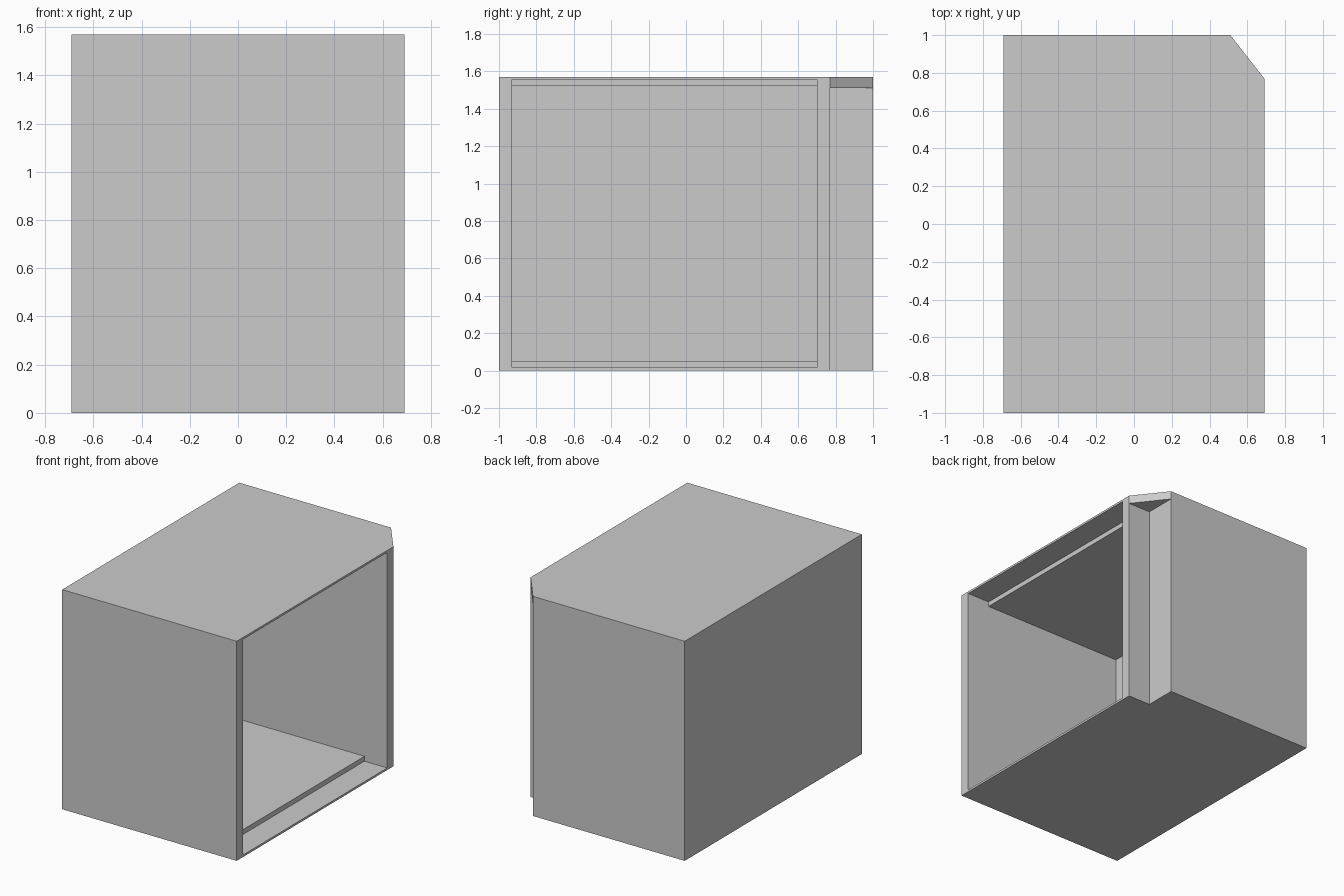
import bpy
import bmesh
from mathutils import Vector

if "Cube" in bpy.data.objects:
    bpy.data.objects.remove(bpy.data.objects["Cube"])

X, Y, H = 0.69, 1.0, 1.57      # half width, half depth, height
NX, NY = 0.51, 0.77            # inner corner of the rear right notch


def prism(name, points, extrude):
    """Closed flat-sided solid: a planar outline swept along a vector."""
    bm = bmesh.new()
    face = bm.faces.new([bm.verts.new(p) for p in points])
    result = bmesh.ops.extrude_face_region(bm, geom=[face])
    verts = [g for g in result["geom"] if isinstance(g, bmesh.types.BMVert)]
    bmesh.ops.translate(bm, verts=verts, vec=Vector(extrude))
    bmesh.ops.recalc_face_normals(bm, faces=bm.faces)
    mesh = bpy.data.meshes.new(name)
    bm.to_mesh(mesh)
    bm.free()
    obj = bpy.data.objects.new(name, mesh)
    bpy.context.collection.objects.link(obj)
    return obj


# Cabinet shell with a square notch in the rear right corner
outline = [(-X, -Y), (X, -Y), (X, NY), (NX, NY), (NX, Y), (-X, Y)]
cabinet = prism("cabinet_body", [(x, y, 0) for x, y in outline], (0, 0, H))

# Cavity open to the right, slightly taller in the outer rebate
section = [(-0.62, 0.05), (NX, 0.05), (NX, 0.015), (0.8, 0.015),
           (0.8, 1.555), (NX, 1.555), (NX, 1.52), (-0.62, 1.52)]
cavity = prism("cavity_cutter", [(x, -0.93, z) for x, z in section], (0, 1.63, 0))
cavity.hide_render = True

cut = cabinet.modifiers.new("cavity", 'BOOLEAN')
cut.operation = 'DIFFERENCE'
cut.solver = 'EXACT'
cut.object = cavity
bpy.context.view_layer.objects.active = cabinet
bpy.ops.object.modifier_apply(modifier=cut.name)
bpy.data.objects.remove(cavity)

# Bevelled top corner piece above the notch
corner = [(NX, NY), (X, NY), (NX, Y)]
prism("top_corner_cap", [(x, y, 1.51) for x, y in corner], (0, 0, H - 1.51))
